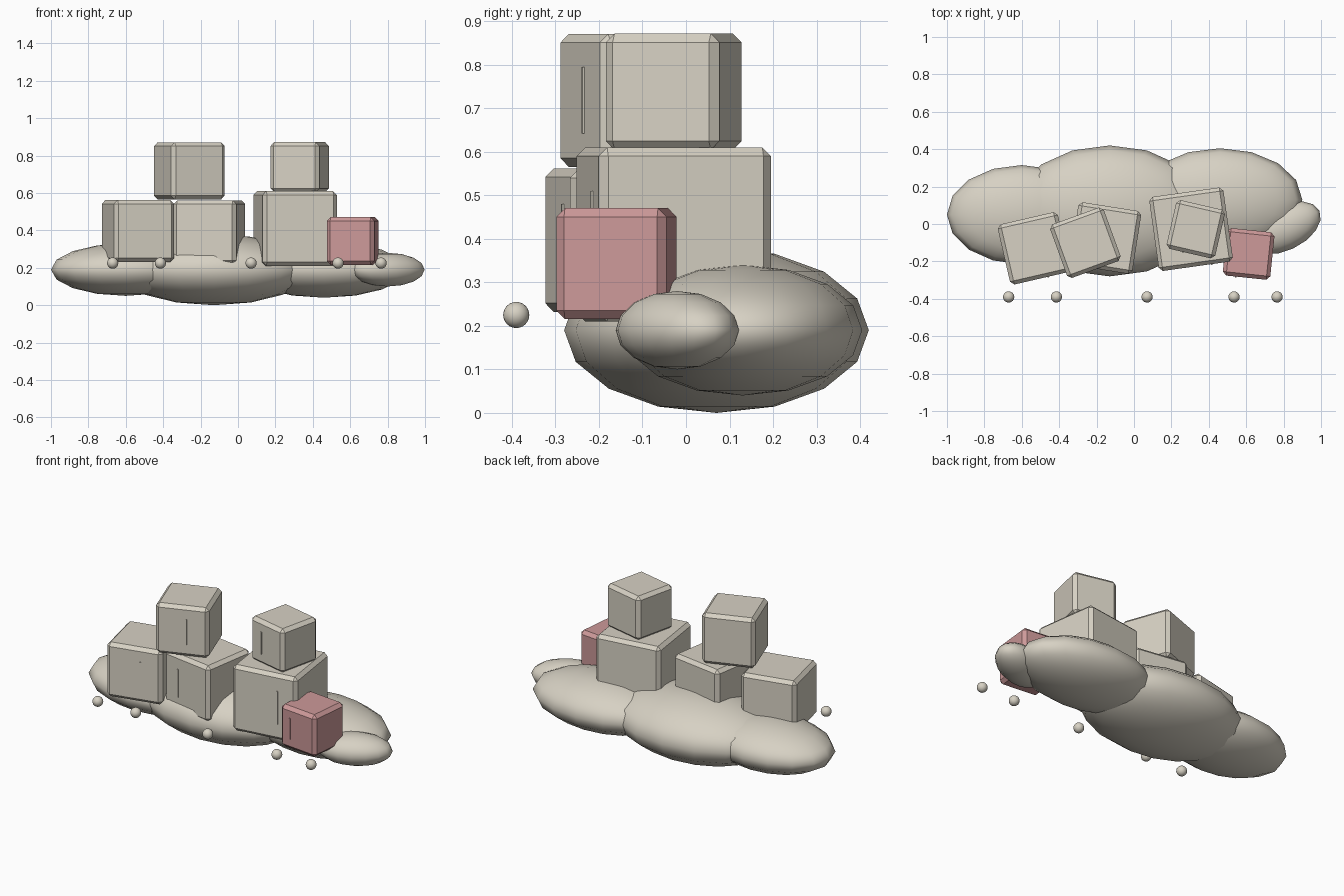
import bpy
import math
from mathutils import Matrix, Vector

default = bpy.data.objects.get("Cube")
if default:
    bpy.data.objects.remove(default, do_unlink=True)


def make_material(name, rgb):
    mat = bpy.data.materials.new(name)
    mat.use_nodes = True
    color = (*rgb, 1.0)
    mat.diffuse_color = color
    mat.node_tree.nodes["Principled BSDF"].inputs["Base Color"].default_value = color
    return mat


BEIGE = make_material("warm beige", (0.68, 0.64, 0.55))
PINK = make_material("dusty pink", (0.61, 0.32, 0.32))


def finish(name, mat):
    obj = bpy.context.object
    obj.name = name
    obj.data.materials.append(mat)
    return obj


def ellipsoid(name, center, radii, turn=0, segments=16, rings=8):
    bpy.ops.mesh.primitive_uv_sphere_add(segments=segments, ring_count=rings, radius=1,
                                         location=center, rotation=(0, 0, math.radians(turn)))
    obj = finish(name, BEIGE)
    obj.scale = radii
    bpy.ops.object.shade_smooth()
    return obj


def block(name, center, size, turn, bar_shift, mat=BEIGE):
    """Chamfered cube with a thin upright bar on its front face."""
    angle = math.radians(turn)
    bpy.ops.mesh.primitive_cube_add(size=size, location=center, rotation=(0, 0, angle))
    cube = finish(name, mat)
    bevel = cube.modifiers.new("chamfer", "BEVEL")
    bevel.width = 0.02
    bevel.segments = 1

    offset = Matrix.Rotation(angle, 3, "Z") @ Vector((bar_shift, -size / 2, 0))
    bpy.ops.mesh.primitive_cube_add(size=1, location=Vector(center) + offset,
                                    rotation=(0, 0, angle))
    bar = finish(name + "_bar", mat)
    bar.scale = (0.008, 0.009, size * 0.5)


# Rounded base made of overlapping mounds
ellipsoid("base_right_mound", (-0.6, 0.05, 0.19), (0.4, 0.265, 0.14))
ellipsoid("base_middle_mound", (-0.13, 0.07, 0.19), (0.52, 0.35, 0.19))
ellipsoid("base_left_mound", (0.46, 0.13, 0.19), (0.44, 0.275, 0.15))
ellipsoid("base_small_mound", (0.8, -0.02, 0.19), (0.212, 0.122, 0.09), turn=25)

# Stacked blocks
block("right_lower_block", (-0.535, -0.13, 0.397), 0.33, 13, 0.04)
block("middle_lower_block", (-0.153, -0.075, 0.39), 0.34, -9, -0.063)
block("right_upper_block", (-0.26, -0.10, 0.718), 0.305, 20, 0.025)
block("left_lower_block", (0.305, -0.028, 0.41), 0.40, 8, 0.083)
block("left_upper_block", (0.33, -0.028, 0.738), 0.267, -13, -0.04)
block("pink_block", (0.613, -0.16, 0.343), 0.255, -6, -0.055, PINK)

# Row of small balls in front
for i, x in enumerate((-0.67, -0.415, 0.07, 0.535, 0.765)):
    ellipsoid(f"front_ball_{i + 1}", (x, -0.39, 0.225), (0.03, 0.03, 0.03), segments=24, rings=12)
